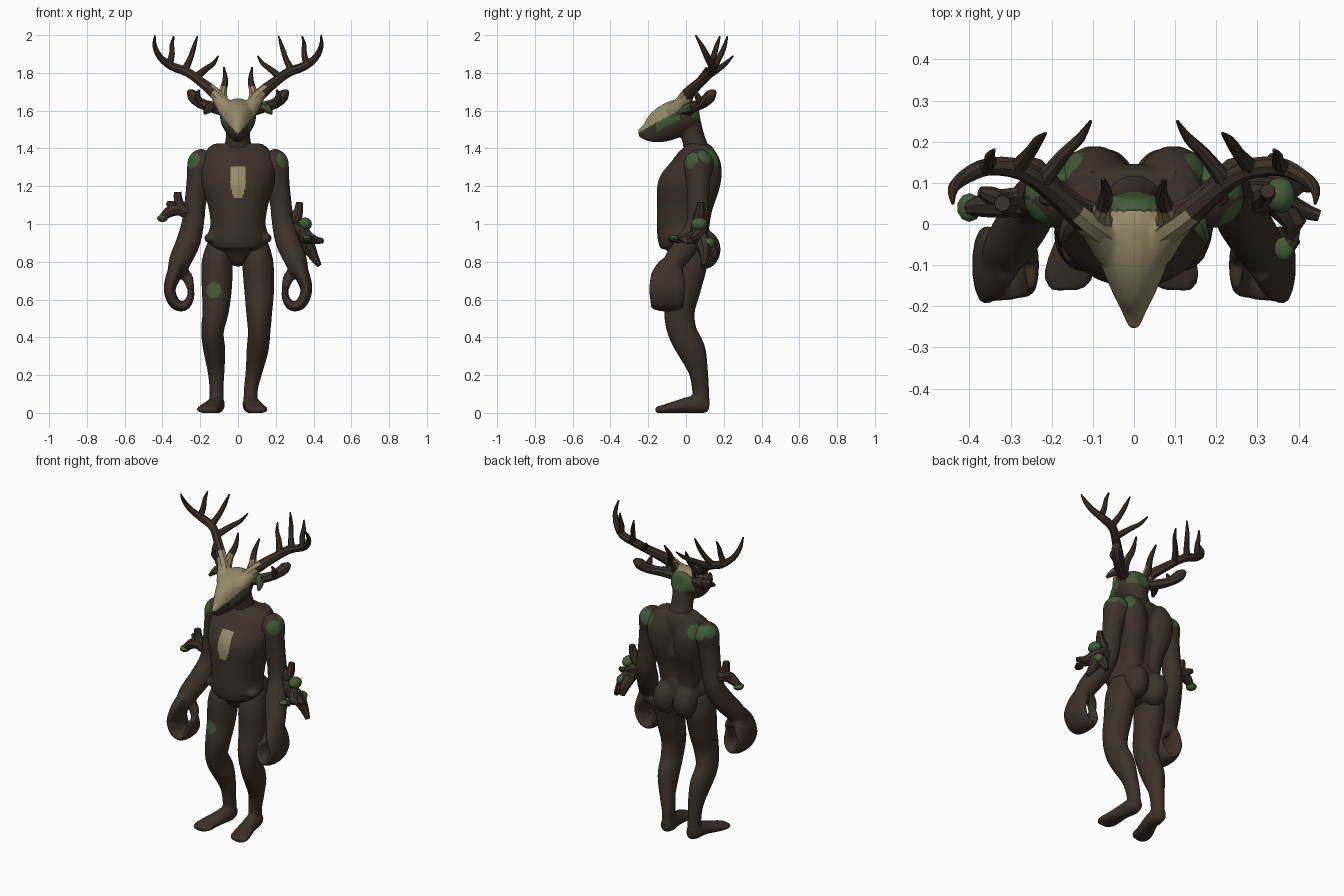
import bpy, bmesh, math
from mathutils import Vector, Matrix


def material(name, rgb):
    m = bpy.data.materials.new(name)
    m.diffuse_color = (*rgb, 1)
    return m


MATS = [material("dark_bark", (0.046, 0.033, 0.023)),
        material("old_bone", (0.30, 0.26, 0.14)),
        material("moss_green", (0.055, 0.105, 0.04))]
BARK, BONE, MOSS = 0, 1, 2


def tube(bm, pts, n=14, ref=(1, 0, 0), s=1, sub=4):
    """Smooth tube through (x, y, z, radius_a[, radius_b]); s=-1 mirrors in x."""
    P = [Vector((p[0] * s, p[1], p[2], p[3], p[-1])) for p in pts]
    Q = [P[0]] + P + [P[-1]]
    S = []
    for i in range(len(P) - 1):
        a, b, c, d = Q[i:i + 4]
        for k in range(sub):
            t = k / sub
            S.append(0.5 * (2 * b + (c - a) * t + (2 * a - 5 * b + 4 * c - d) * t * t
                            + (3 * b - a - 3 * c + d) * t ** 3))
    S.append(P[-1])
    loops = []
    for i, p in enumerate(S):
        lo, hi = S[max(i - 1, 0)], S[min(i + 1, len(S) - 1)]
        t = Vector((hi - lo)[:3]).normalized()
        u = Vector(ref)
        u = (u - t * u.dot(t)).normalized()
        w = t.cross(u)
        loops.append([bm.verts.new(Vector(p[:3]) + u * p[3] * math.cos(q) + w * p[4] * math.sin(q))
                      for q in (math.tau * j / n for j in range(n))])
    for A, B in zip(loops, loops[1:]):
        for j in range(n):
            bm.faces.new((A[j], A[(j + 1) % n], B[(j + 1) % n], B[j]))
    bm.faces.new(loops[0][::-1])
    bm.faces.new(loops[-1])


def blob(bm, c, r, seg=14):
    bmesh.ops.create_uvsphere(bm, u_segments=seg, v_segments=seg // 2 + 1, radius=1,
                              matrix=Matrix.Translation(c) @ Matrix.Diagonal((*r, 1)))


def finish(bm, name, voxel=0, rule=None, colour=BARK, angle=40):
    """Make the object, optionally fuse its pieces, then colour faces by rule."""
    bmesh.ops.recalc_face_normals(bm, faces=bm.faces[:])
    me = bpy.data.meshes.new(name)
    bm.to_mesh(me)
    bm.free()
    ob = bpy.data.objects.new(name, me)
    bpy.context.collection.objects.link(ob)
    bpy.ops.object.select_all(action='DESELECT')
    ob.select_set(True)
    bpy.context.view_layer.objects.active = ob
    if voxel:
        m = ob.modifiers.new("fuse", 'REMESH')
        m.mode, m.voxel_size = 'VOXEL', voxel
        m2 = ob.modifiers.new("soften", 'SMOOTH')
        m2.iterations, m2.factor = 4, 0.5
        bpy.ops.object.modifier_apply(modifier="fuse")
        bpy.ops.object.modifier_apply(modifier="soften")
    me = ob.data
    me.materials.clear()
    for m in MATS:
        me.materials.append(m)
    for v in me.vertices:
        v.co.z = max(v.co.z, 0)
    for f in me.polygons:
        f.material_index = rule(f.center, f.normal) if rule else colour
    bpy.ops.object.shade_smooth_by_angle(angle=math.radians(angle))
    return ob


def near(c, spots):
    return any((c - Vector(p)).length < r for p, r in spots)


SHOULDER_MOSS = [((s * x, y, z), r) for s in (1, -1)
                 for x, y, z, r in ((.245, .02, 1.34, .045), (.18, .155, 1.36, .055), (.235, .1, 1.36, .04))]

# Torso: chest, paired back ridges, buttocks, hip knobs
bm = bmesh.new()
tube(bm, [(0, -.02, .785, .03, .04), (0, 0, .86, .13, .12), (0, -.01, .93, .162, .14),
          (0, -.02, 1.0, .146, .135), (0, -.015, 1.1, .16, .14), (0, 0, 1.2, .19, .15),
          (0, .03, 1.29, .2, .115), (0, .06, 1.37, .185, .09), (0, .065, 1.425, .13, .06)], 24)
for s in (1, -1):
    tube(bm, [(.11, .08, 1.41, .05), (.1, .1, 1.32, .085), (.09, .1, 1.22, .085),
              (.07, .07, 1.08, .07), (.06, .05, .95, .07)], s=s)
    blob(bm, (s * .07, .095, .865), (.075, .09, .105))
    blob(bm, (s * .15, -.05, .925), (.03, .05, .025))


def torso_rule(c, n):
    if 1.14 < c.z < 1.305 and c.y < 0 and abs(c.x) < min(.043, .02 + (c.z - 1.14) * .35):
        return BONE
    return MOSS if near(c, SHOULDER_MOSS) else BARK


finish(bm, "torso", .009, torso_rule)

# Arms with curled hands
for s, side in ((1, "left"), (-1, "right")):
    bm = bmesh.new()
    tube(bm, [(.16, .075, 1.38, .04), (.185, .07, 1.33, .08), (.205, .065, 1.24, .067),
              (.225, .065, 1.12, .058), (.24, .06, 1.0, .06), (.265, .01, .9, .065),
              (.305, -.055, .81, .06), (.325, -.09, .74, .05)], s=s)
    tube(bm, [(.31, -.08, .80, .055, .04), (.34, -.095, .73, .09, .04), (.362, -.1, .65, .095, .032),
              (.335, -.1, .58, .09, .03), (.285, -.1, .565, .085, .026), (.252, -.1, .61, .075, .02),
              (.25, -.1, .67, .06, .016)], ref=(0, 1, 0), s=s)
    tube(bm, [(.32, -.05, .76, .035), (.27, -.06, .72, .03), (.25, -.08, .66, .02)], s=s)
    finish(bm, side + "_arm", .008, lambda c, n: MOSS if near(c, SHOULDER_MOSS) else BARK)

# Legs and feet; each leg has its own stance
for s, side, xs, toe in ((1, "left", (.1, .105, .112, .112, .112, .103, .085, .068, .068), .1),
                         (-1, "right", (.1, .11, .112, .118, .135, .125, .116, .114, .114), .16)):
    bm = bmesh.new()
    prof = [(.02, .9, .06, .08), (.01, .8, .082, .105), (-.01, .66, .08, .09), (-.035, .54, .07, .082),
            (-.02, .43, .06, .078), (.03, .33, .058, .075), (.065, .22, .045, .052),
            (.077, .12, .037, .045), (.08, .02, .04, .045)]
    tube(bm, [(x, *p) for x, p in zip(xs, prof)], 18, s=s)
    a = xs[-1]
    tube(bm, [(a, .12, .035, .03, .035), (a, .07, .045, .045, .05), (a + .01, 0, .04, .046, .042),
              (toe - .01, -.08, .025, .056, .03), (toe, -.13, .018, .06, .022),
              (toe, -.16, .014, .04, .016)], s=s)
    finish(bm, side + "_leg", .008,
           lambda c, n: MOSS if near(c, [((-.13, -.1, .65), .042)]) else BARK)

# Head and neck with a bone face mask
bm = bmesh.new()
tube(bm, [(0, .065, 1.36, .09, .075), (0, .04, 1.45, .066, .062), (0, .01, 1.56, .07, .065)])
tube(bm, [(0, -.252, 1.48, .012, .018), (0, -.2, 1.488, .035, .056), (0, -.14, 1.515, .062, .088),
          (0, -.06, 1.555, .092, .1), (0, .02, 1.58, .092, .088), (0, .07, 1.59, .05, .05)], 18)
for s in (1, -1):
    tube(bm, [(.05, -.06, 1.59, .05), (.085, -.02, 1.64, .04), (.115, .01, 1.68, .032)], s=s)


def head_rule(c, n):
    line = 1.485 + (c.y + .25) * .55
    if c.y < .03 and c.z > line:
        return BONE
    if -.16 < c.y < -.03 and line - .05 < c.z and abs(c.x) > .03:
        return MOSS
    return MOSS if c.y > .035 and 1.55 < c.z else BARK


finish(bm, "head", .007, head_rule)

# Antlers: beam, three tines, brow spike and low side branch
for s, side in ((1, "left"), (-1, "right")):
    bm = bmesh.new()
    for pts in (
        [(.07, -.03, 1.63, .035), (.12, .01, 1.69, .033), (.2, .08, 1.755, .026), (.27, .13, 1.805, .025),
         (.35, .14, 1.835, .023), (.41, .115, 1.88, .018), (.44, .085, 1.94, .013), (.44, .05, 2.0, .004)],
        [(.225, .1, 1.775, .022), (.17, .17, 1.82, .016), (.13, .21, 1.85, .012), (.105, .25, 1.89, .004)],
        [(.285, .135, 1.81, .022), (.255, .17, 1.87, .016), (.235, .2, 1.93, .013), (.215, .22, 1.995, .004)],
        [(.365, .135, 1.84, .02), (.35, .15, 1.9, .016), (.35, .165, 1.95, .012), (.34, .18, 1.995, .004)],
        [(.075, 0, 1.64, .026), (.08, .03, 1.7, .022), (.067, .07, 1.76, .016), (.075, .11, 1.83, .005)],
    ):
        tube(bm, pts, 8, (.3, 1, .2), s, 3)
    finish(bm, side + "_antler", 0,
           lambda c, n: BONE if abs(c.x) < .135 and c.z < 1.73 and n.y < .25 and c.y < .04 else BARK, 50)
    bm = bmesh.new()
    tube(bm, [(.06, .0, 1.6, .035), (.14, .04, 1.62, .03), (.2, .09, 1.64, .028),
              (.24, .13, 1.68, .032), (.26, .15, 1.705, .012)], 8, (0, 1, .2), s, 2)
    tube(bm, [(.12, .03, 1.62, .025), (.155, 0, 1.61, .024), (.175, -.04, 1.585, .008)], 7, (0, .3, 1), s, 2)
    tube(bm, [(.2, .08, 1.64, .02), (.215, .06, 1.675, .017), (.205, .05, 1.71, .006)], 7, (0, 1, 0), s, 2)
    finish(bm, side + "_side_branch", 0,
           lambda c, n: MOSS if c.y < .03 and c.x > .1 and n.z > -.3 else BARK)

# Twigs growing from the left arm
bm = bmesh.new()
for pts in ([(.24, .06, .98, .04), (.3, .07, 1.03, .035), (.32, .075, 1.07, .025), (.325, .08, 1.115, .018)],
            [(.25, .06, .99, .045), (.33, .07, .96, .045), (.39, .04, .92, .025), (.45, .02, .91, .014)],
            [(.3, .06, .96, .045), (.36, .09, .9, .042), (.4, .1, .83, .026), (.43, .09, .78, .014)],
            [(.34, .06, .94, .035), (.39, 0, .92, .03), (.37, -.07, .92, .014)],
            [(.33, .08, .92, .035), (.34, .13, .88, .035), (.34, .16, .82, .015)]):
    tube(bm, pts, 8, (.2, 1, .1), 1, 2)
finish(bm, "left_arm_twigs")

# Twigs growing from the right arm
bm = bmesh.new()
for pts in ([(.22, .06, 1.06, .035), (.29, .05, 1.07, .035), (.315, .05, 1.12, .025), (.32, .05, 1.17, .02)],
            [(.23, .06, 1.07, .035), (.32, .05, 1.08, .035), (.37, .045, 1.06, .028), (.415, .035, 1.02, .014)],
            [(.3, .05, 1.08, .025), (.35, .07, 1.1, .022), (.375, .08, 1.11, .012)]):
    tube(bm, pts, 8, (.2, 1, .1), -1, 2)
finish(bm, "right_arm_twigs")

# Moss clumps on the twigs
bm = bmesh.new()
for c, r in (((.355, .07, 1.0), (.038, .045, .035)), ((.37, .12, .9), (.03, .035, .03)),
             ((.365, -.06, .925), (.025, .03, .015)), ((-.4, .04, 1.03), (.03, .035, .02)),):
    blob(bm, c, r, 10)
finish(bm, "twig_moss", colour=MOSS)
